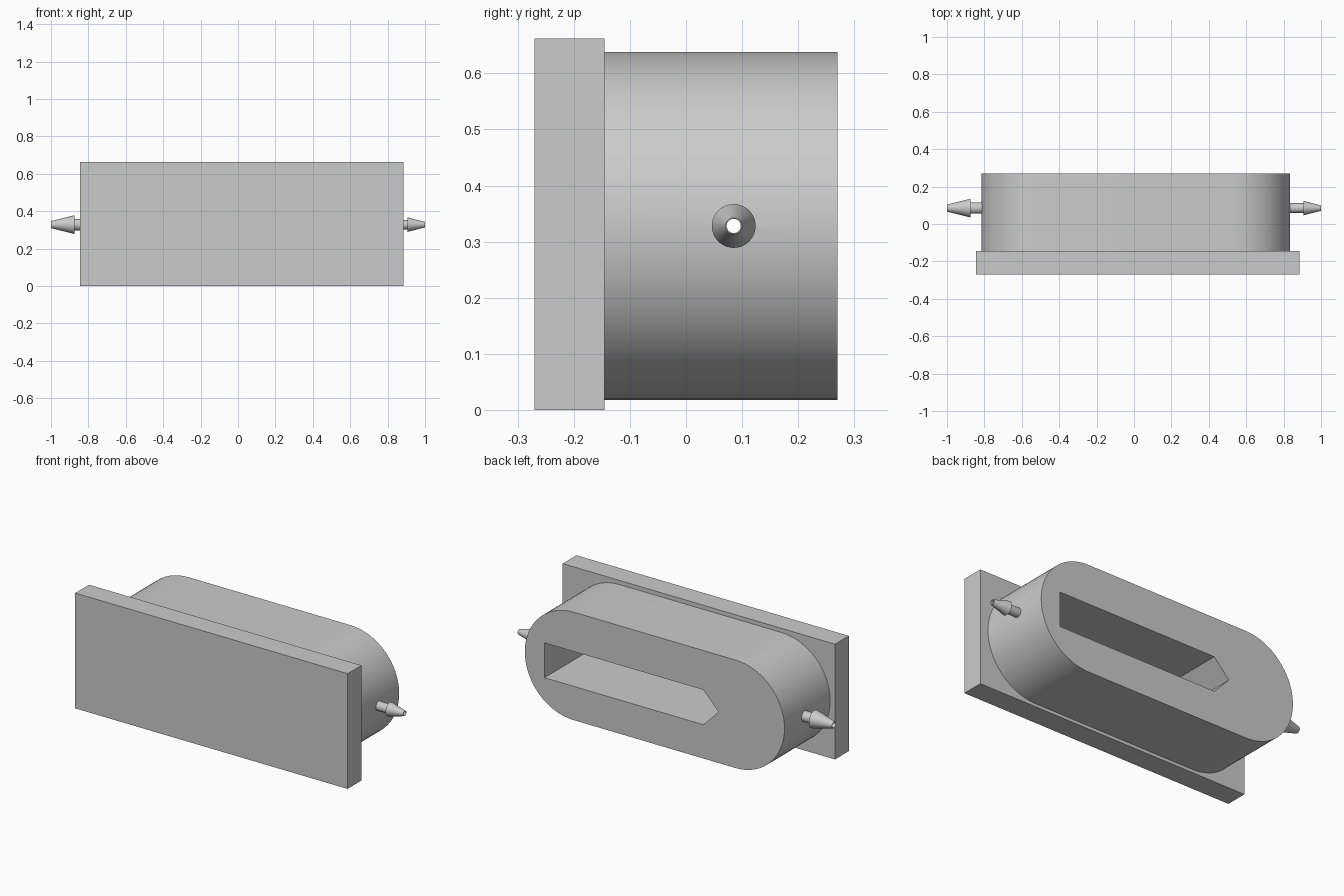
import bpy, bmesh, math
from mathutils import Vector, Matrix

if "Cube" in bpy.data.objects:
    bpy.data.objects.remove(bpy.data.objects["Cube"], do_unlink=True)

grey = bpy.data.materials.new("plain grey")
grey.use_nodes = True
grey.diffuse_color = (0.6, 0.6, 0.6, 1)
grey.node_tree.nodes["Principled BSDF"].inputs["Base Color"].default_value = (0.6, 0.6, 0.6, 1)

AXIS_Y, AXIS_Z = 0.085, 0.328   # line of the two hollow nozzles
PLATE_BACK, BODY_BACK = -0.145, 0.27


def finish(name, bm):
    bmesh.ops.recalc_face_normals(bm, faces=bm.faces)
    mesh = bpy.data.meshes.new(name)
    bm.to_mesh(mesh)
    bm.free()
    obj = bpy.data.objects.new(name, mesh)
    bpy.context.collection.objects.link(obj)
    mesh.materials.append(grey)
    return obj


def prism(name, outline, y0, y1):
    """Extrude an (x, z) outline from y0 to y1."""
    bm = bmesh.new()
    face = bm.faces.new([bm.verts.new((x, y0, z)) for x, z in outline])
    new = bmesh.ops.extrude_face_region(bm, geom=[face])["geom"]
    verts = [v for v in new if isinstance(v, bmesh.types.BMVert)]
    bmesh.ops.translate(bm, verts=verts, vec=(0, y1 - y0, 0))
    return finish(name, bm)


def lathe(name, profile, steps=48):
    """Revolve a closed (x, radius) profile about the nozzle axis."""
    bm = bmesh.new()
    verts = [bm.verts.new((x, AXIS_Y, AXIS_Z + r)) for x, r in profile]
    edges = [bm.edges.new((verts[i - 1], verts[i])) for i in range(len(verts))]
    bmesh.ops.spin(bm, geom=verts + edges, cent=(0, AXIS_Y, AXIS_Z), axis=(1, 0, 0),
                   angle=math.tau, steps=steps, use_duplicate=False)
    bmesh.ops.remove_doubles(bm, verts=bm.verts, dist=1e-5)
    return finish(name, bm)


def bore_cutter(name, x0, x1, radius):
    bm = bmesh.new()
    place = Matrix.Translation(((x0 + x1) / 2, AXIS_Y, AXIS_Z)) @ Matrix.Rotation(math.pi / 2, 4, "Y")
    bmesh.ops.create_cone(bm, cap_ends=True, segments=48, radius1=radius, radius2=radius,
                          depth=abs(x1 - x0), matrix=place)
    return finish(name, bm)


def cut(obj, cutter):
    cutter.hide_render = True
    mod = obj.modifiers.new("cut", "BOOLEAN")
    mod.operation, mod.solver, mod.object = "DIFFERENCE", "EXACT", cutter
    bpy.context.view_layer.objects.active = obj
    bpy.ops.object.modifier_apply(modifier=mod.name)
    bpy.data.objects.remove(cutter, do_unlink=True)


def smooth(obj):
    bpy.ops.object.select_all(action="DESELECT")
    obj.select_set(True)
    bpy.context.view_layer.objects.active = obj
    bpy.ops.object.shade_smooth_by_angle(angle=math.radians(30))


# Front plate
prism("front_plate", [(-0.845, 0), (0.885, 0), (0.885, 0.662), (-0.845, 0.662)], -0.27, PLATE_BACK)

# Round-ended body
radius, left, right = 0.31, 0.835, -0.815
stadium = []
for centre, start in ((left - radius, -90), (right + radius, 90)):
    for i in range(33):
        a = math.radians(start + 180 * i / 32)
        stadium.append((centre + radius * math.cos(a), AXIS_Z + radius * math.sin(a)))
body = prism("rounded_body", stadium, PLATE_BACK, BODY_BACK)

# Pointed slot in the back, and the bores that reach it from each end
slot = [(0.71, 0.212), (0.71, 0.412), (-0.3, 0.412), (-0.395, 0.312), (-0.3, 0.212)]
cut(body, prism("slot_cutter", slot, PLATE_BACK + 0.002, BODY_BACK + 0.1))
cut(body, bore_cutter("left_bore_cutter", 0.6, 0.95, 0.0125))
cut(body, bore_cutter("right_bore_cutter", -0.95, -0.2, 0.0165))
smooth(body)

# Hollow barbed nozzles: shaft, wider collar, taper to the tip
for name, side, root, collar, shaft_r, collar_r, tip_r, hole_r in (
        ("left_nozzle", 1, 0.8, 0.905, 0.026, 0.039, 0.0145, 0.0125),
        ("right_nozzle", -1, 0.78, 0.875, 0.03, 0.05, 0.0185, 0.0165)):
    profile = [(root, hole_r), (root, shaft_r), (collar, shaft_r),
               (collar, collar_r), (1, tip_r), (1, hole_r)]
    smooth(lathe(name, [(side * x, r) for x, r in profile]))
